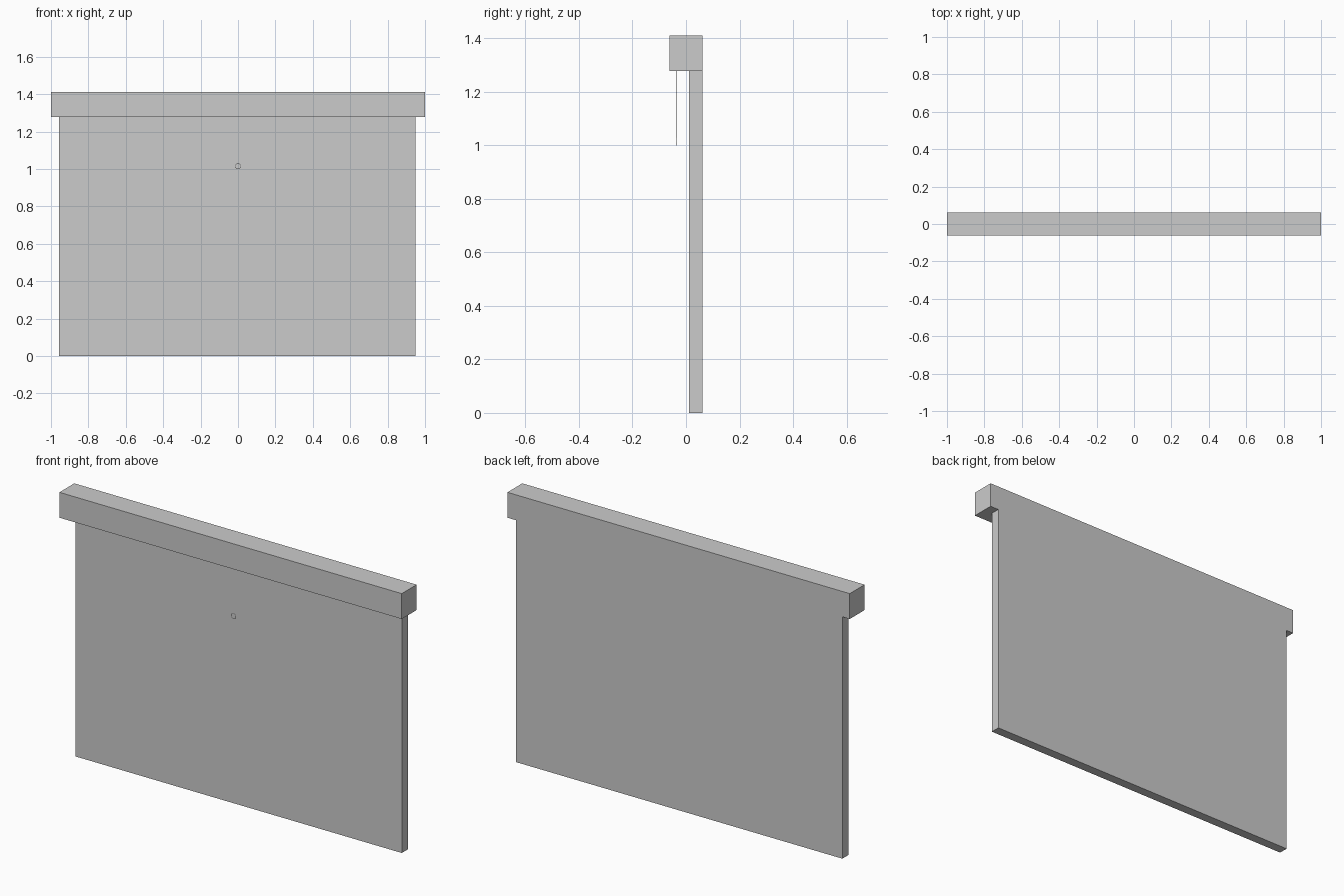
import bpy
import math

if "Cube" in bpy.data.objects:
    bpy.data.objects.remove(bpy.data.objects["Cube"])


def box(name, x0, x1, y0, y1, z0, z1):
    bpy.ops.mesh.primitive_cube_add(
        size=1, location=((x0 + x1) / 2, (y0 + y1) / 2, (z0 + z1) / 2))
    ob = bpy.context.object
    ob.name = name
    ob.scale = (x1 - x0, y1 - y0, z1 - z0)
    bpy.ops.object.transform_apply(location=False, rotation=False, scale=True)
    return ob


HEADER_BOTTOM = 1.277
BACK = 0.062
CORD_Y = -0.037
RING_Z, RING_R = 1.015, 0.014

# Header casing and the hanging panel, flush at the back
box("header_casing", -1, 1, -0.062, BACK, HEADER_BOTTOM, 1.411)
box("blind_panel", -0.957, 0.949, 0.011, BACK, 0, HEADER_BOTTOM)

# Thin pull cord from the casing down to the ring
cord_end = RING_Z + RING_R
bpy.ops.mesh.primitive_cylinder_add(
    vertices=6, radius=0.0008, depth=HEADER_BOTTOM - cord_end,
    location=(0, CORD_Y, (HEADER_BOTTOM + cord_end) / 2))
bpy.context.object.name = "pull_cord"

# Pull ring facing the front
bpy.ops.mesh.primitive_torus_add(
    major_segments=16, minor_segments=6, major_radius=RING_R, minor_radius=0.001,
    location=(0, CORD_Y, RING_Z), rotation=(math.pi / 2, 0, 0))
bpy.context.object.name = "pull_ring"
bpy.ops.object.shade_smooth_by_angle()
